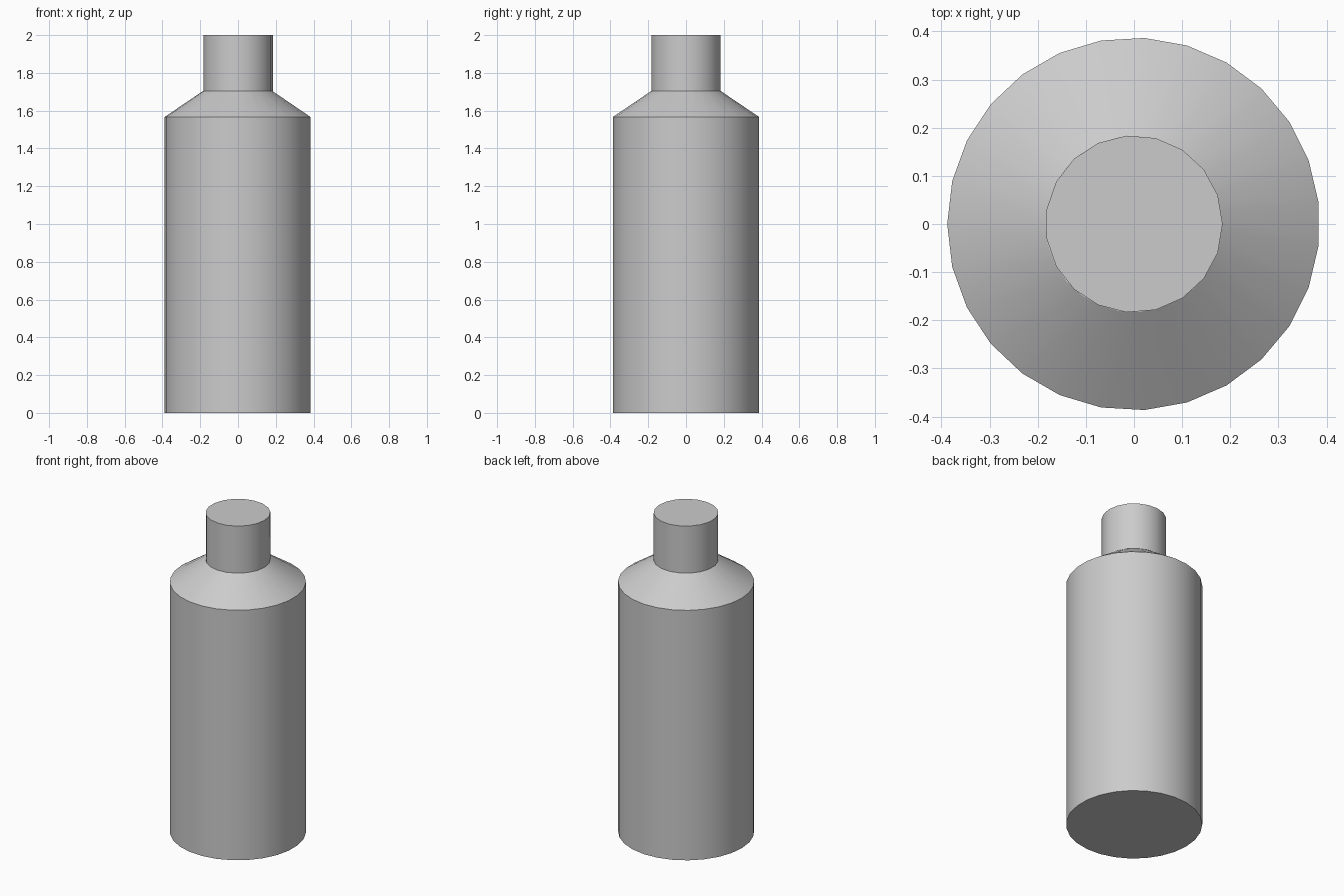
import bpy
import bmesh
import math

cube = bpy.data.objects.get("Cube")
if cube:
    bpy.data.objects.remove(cube, do_unlink=True)

grey = bpy.data.materials.new("plain_grey")
grey.use_nodes = True
colour = (0.6, 0.6, 0.6, 1)
grey.diffuse_color = colour
grey.node_tree.nodes["Principled BSDF"].inputs["Base Color"].default_value = colour


def lathe(name, profile, sides, start, offset=0.0):
    """Stack rings of (radius, z), joined by walls and capped at both ends."""
    bm = bmesh.new()
    rings = []
    for radius, z in profile:
        angles = [start + math.tau * i / sides for i in range(sides)]
        rings.append([bm.verts.new((offset + radius * math.cos(a),
                                    radius * math.sin(a), z)) for a in angles])
    for low, high in zip(rings, rings[1:]):
        for i in range(sides):
            j = (i + 1) % sides
            bm.faces.new((low[i], low[j], high[j], high[i]))
    bm.faces.new(rings[0][::-1])
    bm.faces.new(rings[-1])
    mesh = bpy.data.meshes.new(name)
    bm.to_mesh(mesh)
    bm.free()
    mesh.materials.append(grey)
    obj = bpy.data.objects.new(name, mesh)
    bpy.context.collection.objects.link(obj)
    bpy.ops.object.select_all(action="DESELECT")
    obj.select_set(True)
    bpy.context.view_layer.objects.active = obj
    bpy.ops.object.shade_smooth_by_angle(angle=math.radians(30))
    return obj


# Bottle body with sloping shoulder
lathe("bottle_body", [(0.387, 0), (0.387, 1.567), (0.183, 1.705)],
      27, math.pi, -0.001)

# Cylindrical cap on the neck
lathe("bottle_cap", [(0.184, 1.705), (0.184, 2)], 19, 0)
